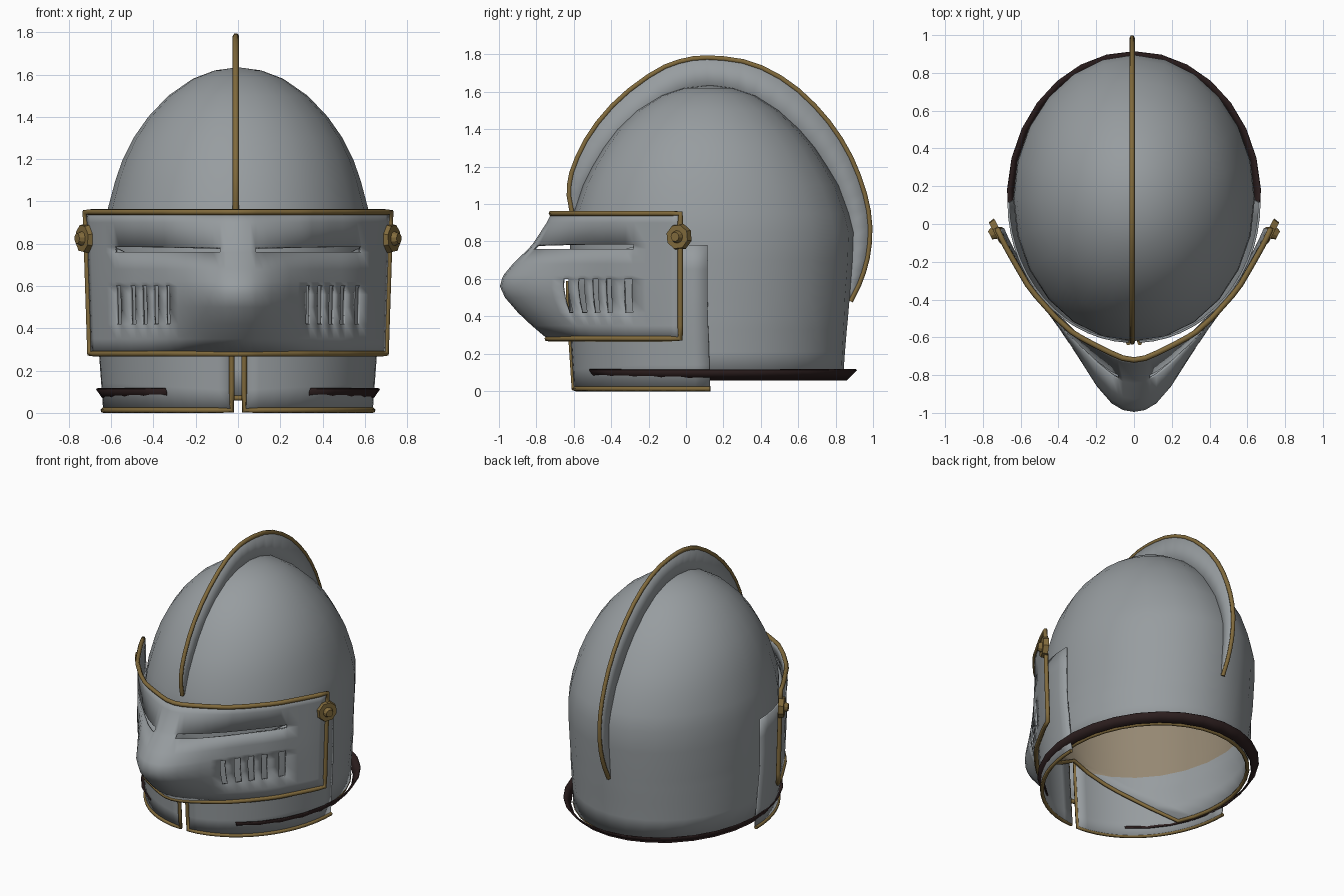
import bpy, bmesh, math
from mathutils import Vector

if "Cube" in bpy.data.objects:
    bpy.data.objects.remove(bpy.data.objects["Cube"])


def material(name, rgb):
    m = bpy.data.materials.new(name)
    m.diffuse_color = (*rgb, 1)
    m.use_nodes = True
    m.node_tree.nodes["Principled BSDF"].inputs["Base Color"].default_value = m.diffuse_color
    return m


STEEL = material("steel", (0.31, 0.335, 0.35))
BRASS = material("brass", (0.22, 0.145, 0.045))
LEATHER = material("dark_leather", (0.025, 0.013, 0.013))
LINING = material("tan_lining", (0.30, 0.245, 0.17))


def finish(name, bm, mats, thick=0, inner=0, angle=40):
    """Turn a bmesh into a smooth shaded object, with optional sheet thickness."""
    me = bpy.data.meshes.new(name)
    bm.to_mesh(me)
    bm.free()
    for m in mats:
        me.materials.append(m)
    me.shade_smooth()
    me.set_sharp_from_angle(angle=math.radians(angle))
    ob = bpy.data.objects.new(name, me)
    bpy.context.collection.objects.link(ob)
    if thick:
        mod = ob.modifiers.new("thickness", 'SOLIDIFY')
        mod.thickness = thick
        mod.offset = -1
        mod.material_offset = inner
    return ob


def sheet(name, rows, mats, thick, inner=0, hole=None, split=None):
    """Skin a grid of points, facing away from the head; hole(i, j) skips cells.
    Faces above the height split use the second material slot."""
    bm = bmesh.new()
    vs = [[bm.verts.new(p) for p in r] for r in rows]
    for i in range(len(vs) - 1):
        for j in range(len(vs[0]) - 1):
            if not (hole and hole(i, j)):
                bm.faces.new((vs[i][j], vs[i][j + 1], vs[i + 1][j + 1], vs[i + 1][j]))
    bmesh.ops.remove_doubles(bm, verts=bm.verts, dist=0.0005)
    bm.normal_update()
    centre = Vector((0, 0.13, 0.6))
    if sum(f.normal.dot(f.calc_center_median() - centre) * f.calc_area() for f in bm.faces) < 0:
        bmesh.ops.reverse_faces(bm, faces=bm.faces)
    if split:
        for f in bm.faces:
            f.material_index = int(f.calc_center_median().z > split)
    return finish(name, bm, mats, thick, inner)


def tube(name, pts, r, closed=False):
    cu = bpy.data.curves.new(name, 'CURVE')
    cu.dimensions = '3D'
    cu.bevel_depth = r
    cu.bevel_resolution = 1
    cu.use_fill_caps = True
    sp = cu.splines.new('POLY')
    sp.points.add(len(pts) - 1)
    for p, q in zip(sp.points, pts):
        p.co = (*q, 1)
    sp.use_cyclic_u = closed
    cu.materials.append(BRASS)
    ob = bpy.data.objects.new(name, cu)
    bpy.context.collection.objects.link(ob)


def lerp(table, x):
    for (a, p), (b, q) in zip(table, table[1:]):
        if x <= b:
            return p + (q - p) * (x - a) / (b - a)
    return table[-1][1]


def oval(a, z, rx, yf, yb):
    """Point on a plan oval; angle a is measured from the front."""
    return Vector((rx * math.sin(a), (yf + yb) / 2 - (yb - yf) / 2 * math.cos(a), z))


# Skull dome: height, half width, front, back, half angle of the front arch
RINGS = [(.07, .62, -.58, .84, 62), (.21, .626, -.59, .85, 45), (.33, .63, -.60, .86, 28),
         (.38, .632, -.605, .865, 20), (.44, .633, -.61, .87, 10), (.5, .635, -.615, .875, 0),
         (.7, .64, -.62, .89, 0), (.85, .635, -.62, .895, 0), (.95, .62, -.60, .87, 0),
         (1.1, .58, -.55, .815, 0), (1.2, .545, -.50, .755, 0), (1.3, .495, -.44, .69, 0),
         (1.4, .425, -.365, .605, 0), (1.5, .33, -.26, .495, 0), (1.58, .215, -.13, .37, 0),
         (1.62, .11, -.01, .25, 0), (1.635, 0, .13, .13, 0)]
N = 24
skull = []
for z, rx, yf, yb, w in RINGS:
    w = math.radians(w)
    skull.append([oval(w + (2 * math.pi - 2 * w) * j / N, z, rx, yf, yb) for j in range(N + 1)])
# steel outside, bare steel low inside, lining higher up inside
sheet("skull", skull, [STEEL, STEEL, LINING], 0.015, inner=1, split=0.44)

# Brass edge around the front arch and the neck
edge = [r[0] for r in skull[:6]] + [r[-1] for r in skull[4::-1]] + skull[0][-2:0:-1]
tube("skull_edge_trim", [Vector((p.x * .985, .13 + (p.y - .13) * .985, p.z)) for p in edge], 0.013, closed=True)

# Leather band flaring out around the bottom of the skull
a0 = math.radians(31)
span = [a0 + (2 * math.pi - 2 * a0) * j / 24 for j in range(25)]
sheet("neck_band", [[oval(a, 0.112, .673, -.63, .915) for a in span],
                    [oval(a, 0.058, .635, -.58, .86) for a in span]], [LEATHER], 0.008)

# Crest: outer edge (y, z) and how far the plate reaches back towards the dome
CREST = [(-.61, .96, .95), (-.63, 1.07, .88), (-.605, 1.2, .82), (-.51, 1.39, .77), (-.355, 1.57, .74),
         (-.15, 1.72, .75), (0, 1.775, .77), (.15, 1.785, .78), (.355, 1.755, .77), (.555, 1.65, .75),
         (.73, 1.485, .76), (.86, 1.3, .79), (.945, 1.1, .82), (.985, .92, .85), (.98, .75, .87),
         (.94, .6, .9), (.88, .48, .96)]
fine = [CREST[0]]
for p, q in zip(CREST, CREST[1:]):
    fine += [tuple(a + (b - a) * t for a, b in zip(p, q)) for t in (.25, .75)]
fine.append(CREST[-1])
bm = bmesh.new()
rim, pairs = [], []
for y, z, k in fine:
    rim.append(Vector((-.01, y, z)))
    base = Vector((-.01, .13 + (y - .13) * k, .9 + (z - .9) * k))
    pairs.append((bm.verts.new(rim[-1]), bm.verts.new(base)))
for p, q in zip(pairs, pairs[1:]):
    bm.faces.new((p[0], p[1], q[1], q[0]))
crest = finish("crest", bm, [STEEL], 0.018)
crest.modifiers[0].offset = 0
tube("crest_trim", rim, 0.015)

# Visor: plan curve at the edges, plan curve at the beak, and blend by height
EDGE = [(0, -.72), (.06, -.71), (.13, -.68), (.22, -.635), (.32, -.58), (.42, -.49), (.55, -.345),
        (.64, -.19), (.69, -.1), (.722, -.03)]
BEAK = [(0, -.995), (.06, -.985), (.12, -.95), (.2, -.86), (.31, -.69), (.42, -.53), (.55, -.36),
        (.64, -.2), (.69, -.105), (.722, -.03)]
BLEND = [(.95, 0), (.9, .09), (.784, .37), (.76, .45), (.68, .75), (.62, .93), (.60, .96), (.56, 1),
         (.5, .9), (.42, .65), (.35, .38), (.28, .08)]
HALF = [0, .03, .06, .085, .12, .16, .2, .25, .29, .33, .35, .385, .41, .44, .465, .495, .52, .565,
        .59, .63, .66, .68, .70, .722]
XS = [-x for x in HALF[:0:-1]] + HALF
visor = []
for z, b in BLEND:
    row = []
    for x in XS:
        e, k = lerp(EDGE, abs(x)), lerp(BEAK, abs(x))
        row.append(Vector((x * (1 - .03 * (.95 - z) / .67), e + (k - e) * b, z)))
    visor.append(row)


def visor_hole(i, j):
    """Eye slits and rows of breathing slots."""
    x = abs(XS[j] + XS[j + 1]) / 2
    z = (BLEND[i][0] + BLEND[i + 1][0]) / 2
    if .76 < z < .784:
        return .085 < x < .59
    slots = ((.33, .35), (.385, .41), (.44, .465), (.495, .52), (.565, .59))
    return .42 < z < .60 and any(a < x < b for a, b in slots)


sheet("visor", visor, [STEEL], 0.015, hole=visor_hole)
loop = visor[0] + [r[-1] for r in visor[1:-1]] + visor[-1][::-1] + [r[0] for r in visor[-2:0:-1]]
tube("visor_trim", loop, 0.015, closed=True)

for s, side in ((1, "right"), (-1, "left")):
    # Cheek and chin plate, split at the middle, dropping towards the front
    cols = [math.radians(2.6 + (90 - 2.6) * j / 14) for j in range(15)]
    plate = []
    for i in range(7):
        row = []
        for a in cols:
            top = .58 + .20 * min(1, a / math.radians(60))
            z = .012 + (top - .012) * i / 6
            f = min(1, z / .45)
            p = oval(a, z, .637 + .033 * f, -.60 - .03 * f, .86)
            row.append(Vector((s * p.x, p.y, z)))
        plate.append(row)
    sheet("chin_plate_" + side, plate, [STEEL], 0.012)
    path = [r[0] for r in plate[::-1]] + plate[0][1:]
    tube("chin_plate_trim_" + side, path, 0.013)

    # Visor pivot: faceted washer with a round boss
    axis = Vector((s * .88, -.47, 0)).normalized()
    turn = Vector((0, 0, 1)).rotation_difference(axis).to_matrix().to_4x4()
    bm = bmesh.new()
    for r1, r2, depth, off, seg in ((.073, .066, .035, 0.01, 8), (.036, .025, .03, .038, 10)):
        new = bmesh.ops.create_cone(bm, cap_ends=True, segments=seg, radius1=r1, radius2=r2, depth=depth)
        bmesh.ops.transform(bm, matrix=turn, verts=new["verts"])
        bmesh.ops.translate(bm, vec=Vector((s * .715, -.035, .825)) + axis * off, verts=new["verts"])
    finish("visor_pivot_" + side, bm, [BRASS], angle=30)
